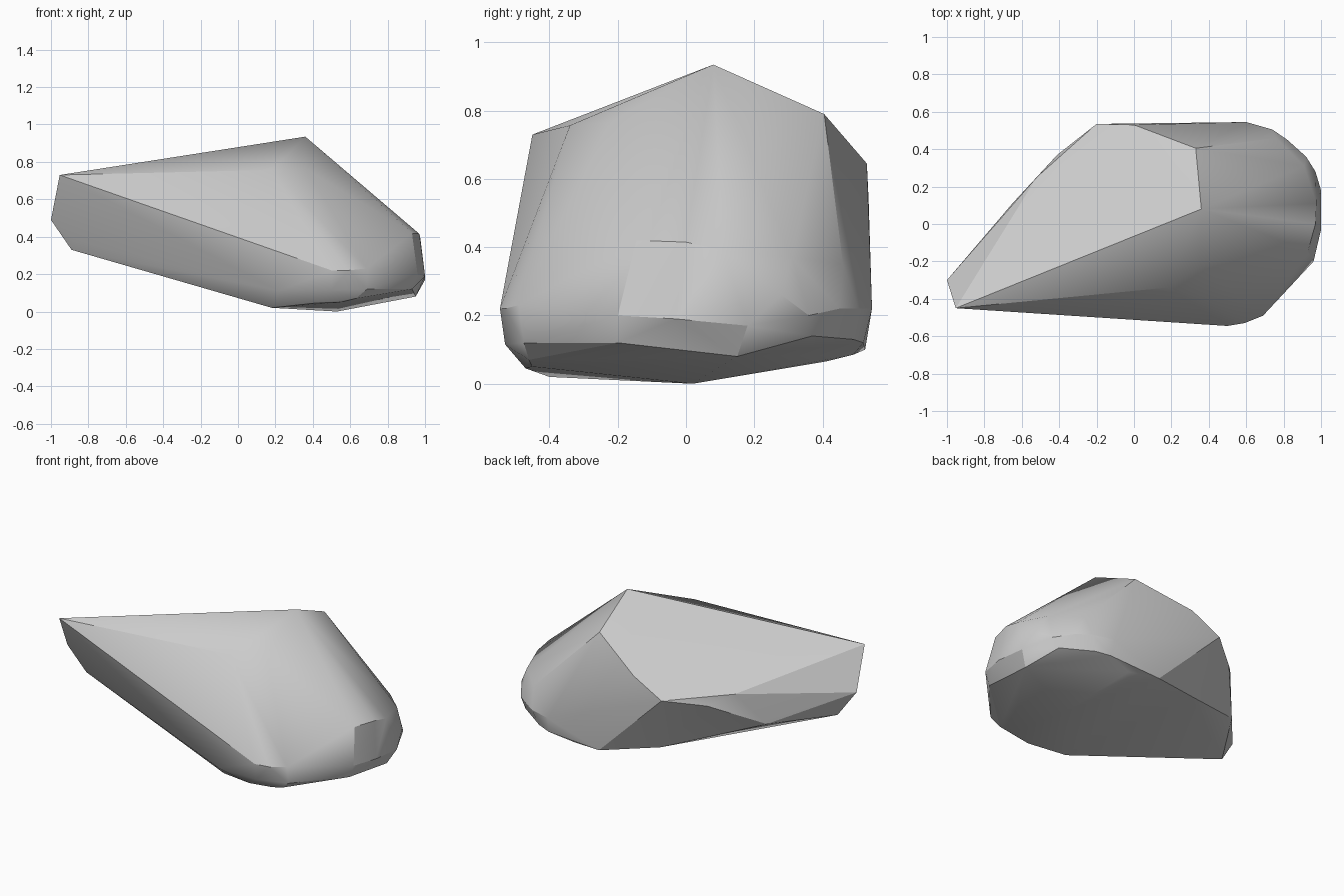
import bpy, bmesh
from mathutils import Vector

# Corner points of the chipped stone, grouped by region
crown = [(-.953, -.45, .73), (.36, .08, .935), (.33, .405, .79), (0, .53, .645),
         (-.2, .535, .54), (.18, -.34, .757), (.36, -.225, .765)]
narrow_end = [(-1, -.3, .49), (-.89, -.265, .33), (-.88, -.30, .38),
              (-.65, .11, .35), (-.52, .25, .56), (-.41, .37, .5)]
front_side = [(.5, -.545, .22), (.59, -.53, .22), (.69, -.49, .23), (.69, -.475, .12),
              (.5, -.53, .115), (.22, -.515, .11), (.41, -.47, .045),
              (.55, -.45, .05), (.63, -.46, .07)]
round_end = [(.93, -.145, .42), (.97, 0, .415), (.975, .11, .39), (.96, -.2, .2),
             (.93, -.2, .12), (1, -.03, .19), (1, .18, .17), (.95, .15, .08),
             (.97, .28, .26), (.92, .36, .2), (.88, .37, .14), (.91, .31, .37)]
back_side = [(.76, .46, .35), (.74, .505, .22), (.82, .45, .22), (.7, .49, .13),
             (.6, .545, .22), (.61, .52, .12), (.25, .525, .1), (.45, .49, .085)]
underside = [(.18, -.4, .02), (.53, .02, 0), (.4, .41, .065), (-.1, .4, .165)]

# Stone: convex solid wrapped around the corners
bm = bmesh.new()
for p in crown + narrow_end + front_side + round_end + back_side + underside:
    bm.verts.new(Vector(p))
hull = bmesh.ops.convex_hull(bm, input=bm.verts)
inside = [v for v in hull["geom_interior"] if isinstance(v, bmesh.types.BMVert)]
bmesh.ops.delete(bm, geom=inside, context='VERTS')
bmesh.ops.recalc_face_normals(bm, faces=bm.faces)
mesh = bpy.data.meshes.new("stone")
bm.to_mesh(mesh)
bm.free()
stone = bpy.data.objects.new("stone", mesh)
bpy.context.collection.objects.link(stone)

# Soft shading on shallow facets, crisp chipped edges
bpy.context.view_layer.objects.active = stone
stone.select_set(True)
bpy.ops.object.shade_smooth_by_angle(angle=0.45)
